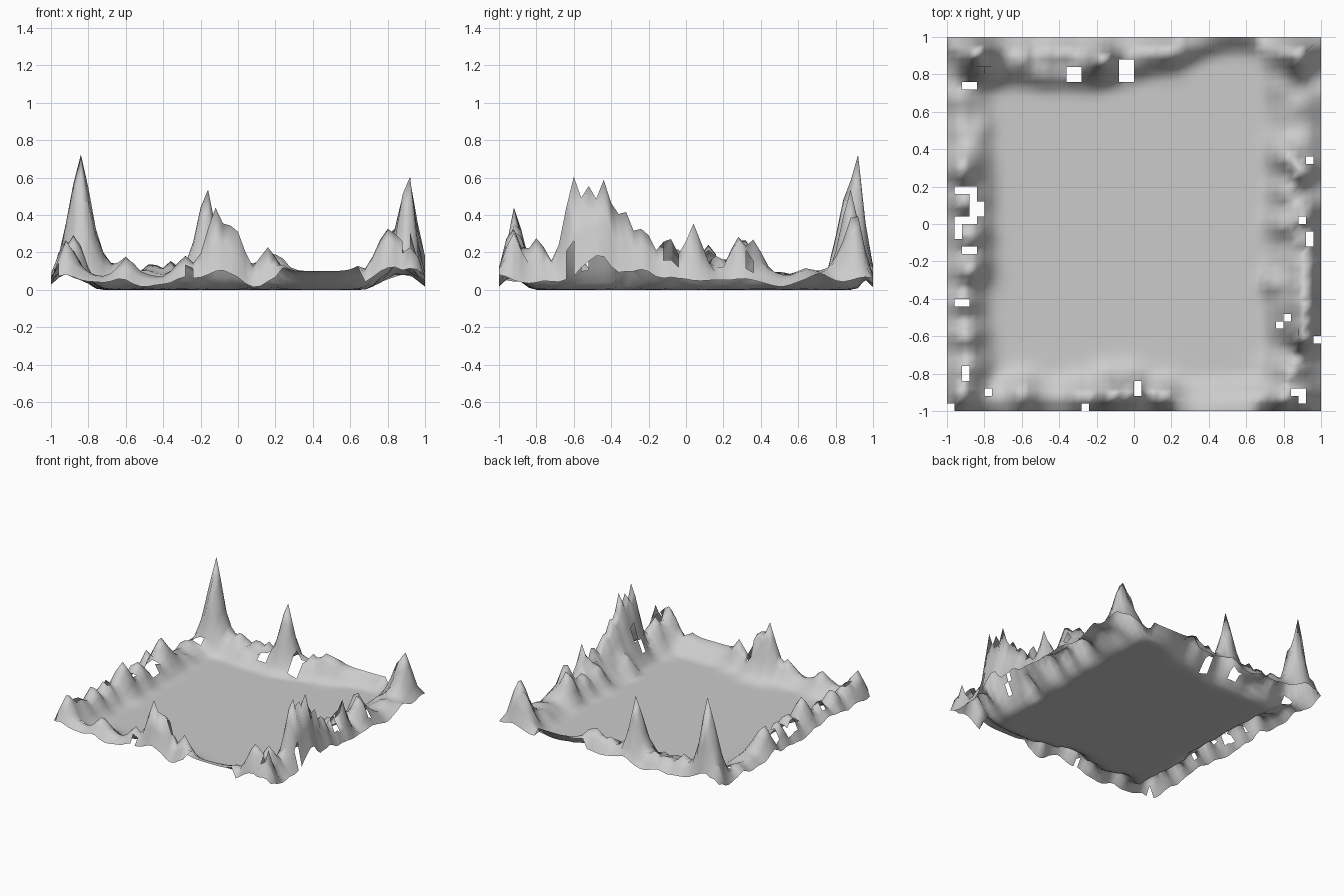
import bpy, bmesh, math, random
from mathutils import Vector, noise

random.seed(4)
N = 50                      # grid cells per side
STEP = 2 / N

# Main peaks: x, y, height, radius
peaks = [
    (-.84, .92, .62, .085), (-.82, .86, .46, .07), (-.95, .94, .22, .08),
    (-.17, .88, .46, .065), (-.60, .88, .11, .06), (.18, .92, .15, .07),
    (.88, .90, .34, .08), (.80, .92, .22, .07),
    (.91, -.60, .56, .07), (.91, -.53, .52, .09), (.92, -.44, .52, .10),
    (.92, -.34, .38, .10), (.92, -.24, .24, .10), (.74, -.32, .14, .06),
    (.92, .04, .28, .065), (.90, .28, .22, .07), (.92, -.10, .20, .07),
    (.80, -.95, .34, .09), (.92, -.94, .24, .08), (.84, -.80, .20, .09),
    (-.12, -.92, .38, .085), (-.03, -.90, .29, .08), (.16, -.92, .16, .07),
    (-.60, -.90, .11, .08), (-.28, -.93, .14, .08), (-.94, -.90, .20, .10),
]
# Smaller bumps along the left and right rims
for i in range(7):
    y = -.78 + i * .18
    peaks.append((-.90 + random.uniform(-.03, .03), y, random.uniform(.12, .2), .085))
    if y > -.15:
        peaks.append((.82, y + .05, random.uniform(.1, .18), .07))
# Smaller bumps along the back rim
for i in range(7):
    peaks.append((-.46 + i * .1, .92, random.uniform(.03, .09), .055))


def smooth(t):
    t = max(0, min(1, t))
    return t * t * (3 - 2 * t)


def height(x, y):
    # flat basin with a raised rim of uneven width
    wob = .05 * noise.noise(Vector((x * 4, y * 4, 1.7)))
    back = .70 + .19 * smooth((x + .3) / .9) + wob * .5
    front = .80 + wob
    rise = max(smooth((-x - .72 - wob) / .2), smooth((x - .66 - wob) / .2),
               smooth((y - back) / .11), smooth((-y - front) / .18))
    rough = .05 * noise.noise(Vector((x * 9, y * 9, 5.3)))
    calm = .2 < x < .65
    base = rise * (.09 + (.01 if calm else rough))
    # pointed peaks with flared feet
    p = max(h * math.exp(-(math.hypot(x - px, y - py) / r) ** 1.6)
            for px, py, h, r in peaks)
    m = max(abs(x), abs(y))
    z = base + p * smooth((m - .64) / .1)
    # wavy outer edge dropping towards the ground
    if not calm:
        low = .4 + .5 * noise.noise(Vector((x * 5, y * 5, 9.1)))
        low = max(0, low)
        z *= low + (1 - low) * smooth((1.01 - m) / .1)
    return max(0, z)


# Missing cells: left, bottom, width, height
holes = [
    (-.36, .76, .08, .08), (-.08, .76, .08, .12), (-.92, .72, .08, .04),
    (-.96, .16, .08, .04), (-.88, .04, .08, .08), (-.88, .12, .04, .08),
    (-.96, 0, .12, .04), (-1, -1, .04, .04),
    (-.96, -.08, .04, .08), (-.92, -.16, .08, .04), (-.96, -.44, .08, .04),
    (-.92, -.84, .04, .08), (-.80, -.92, .04, .04), (-.28, -1, .04, .04),
    (0, -.92, .04, .08), (.84, -.92, .08, .04), (.88, -.96, .04, .04),
    (.76, -.56, .04, .04), (.80, -.52, .04, .04), (.96, -.64, .04, .04),
    (.92, -.12, .04, .08), (.88, 0, .04, .04), (.92, .32, .04, .04),
]


def is_hole(c):
    return any(a < c.x < a + w and b < c.y < b + h for a, b, w, h in holes)


# Terrain sheet
bm = bmesh.new()
bmesh.ops.create_grid(bm, x_segments=N, y_segments=N, size=1)
bmesh.ops.delete(bm, geom=[f for f in bm.faces if is_hole(f.calc_center_median())],
                 context='FACES')
for v in bm.verts:
    v.co.z = height(v.co.x, v.co.y)
for f in bm.faces:
    f.smooth = True
mesh = bpy.data.meshes.new("mountain_terrain")
bm.to_mesh(mesh)
bm.free()
terrain = bpy.data.objects.new("mountain_terrain", mesh)
bpy.context.collection.objects.link(terrain)
